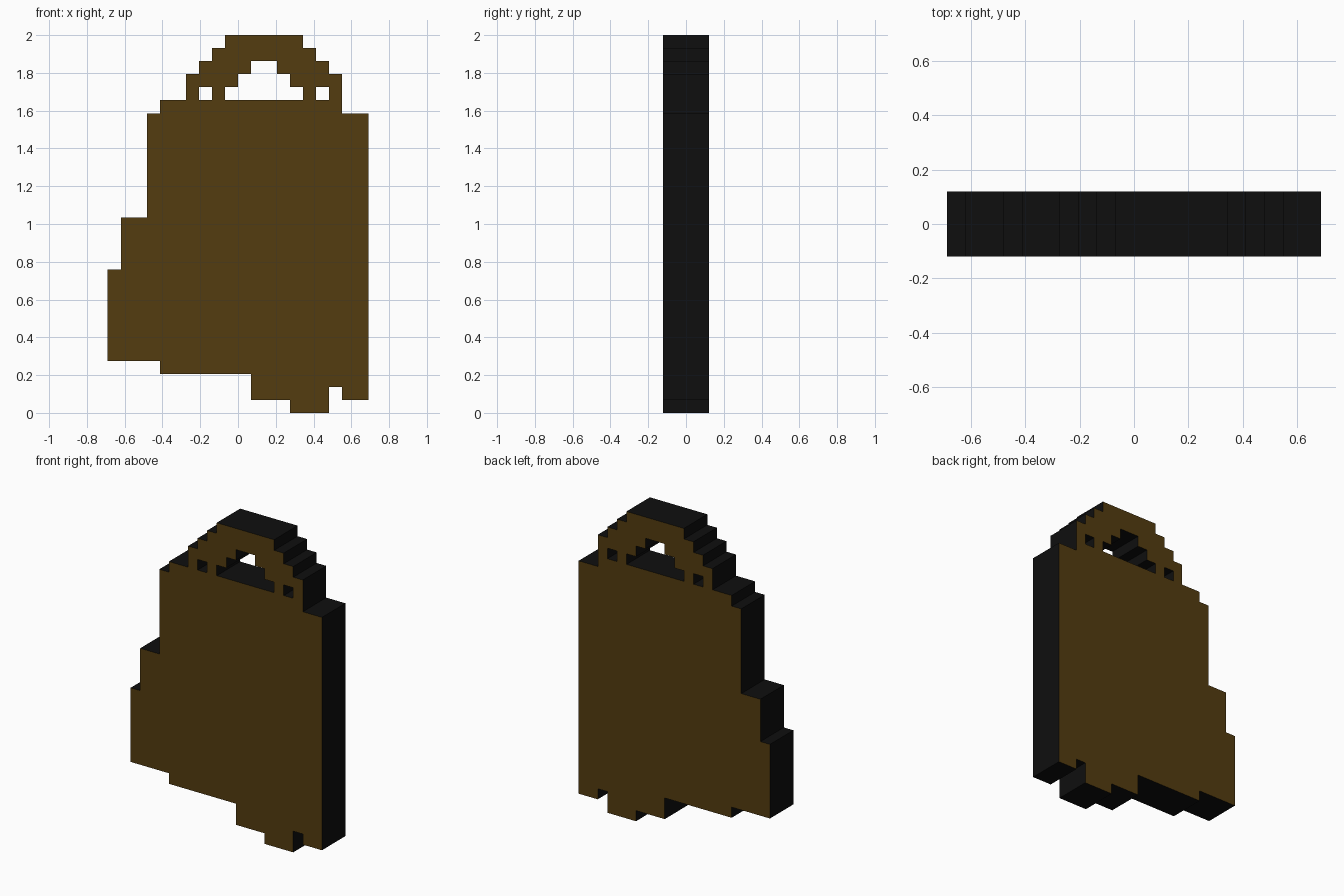
import bpy, bmesh, math
from mathutils import Matrix

if "Cube" in bpy.data.objects:
    bpy.data.objects.remove(bpy.data.objects["Cube"])

CELL = 2 / 29          # the silhouette lies on a 20 x 29 grid
HALF_DEPTH = 1.75 * CELL


def material(name, color):
    m = bpy.data.materials.new(name)
    m.diffuse_color = (*color, 1)
    m.use_nodes = True
    m.node_tree.nodes["Principled BSDF"].inputs["Base Color"].default_value = m.diffuse_color
    return m


brown = material("dark_brown", (0.088, 0.045, 0.005))
black = material("near_black", (0.0045, 0.0045, 0.0045))

# Stepped outline of bag body and handle, in grid cells
outline = [(9, 29), (15, 29), (15, 28), (16, 28), (16, 27), (17, 27), (17, 26), (18, 26),
           (18, 23), (20, 23), (20, 1), (18, 1), (18, 2), (17, 2), (17, 0), (14, 0),
           (14, 1), (11, 1), (11, 3), (4, 3), (4, 4), (0, 4), (0, 11), (1, 11),
           (1, 15), (3, 15), (3, 23), (4, 23), (4, 24), (6, 24), (6, 26), (7, 26),
           (7, 27), (8, 27), (8, 28), (9, 28)]

# Openings: stepped handle hole and two small square holes
handle_hole = [(9, 24), (15, 24), (15, 25), (14, 25), (14, 26), (13, 26), (13, 27),
               (11, 27), (11, 26), (10, 26), (10, 25), (9, 25)]
square_holes = [[(c, 24), (c + 1, 24), (c + 1, 25), (c, 25)] for c in (7, 16)]

# Filled, extruded profile curve
curve = bpy.data.curves.new("bag_profile", 'CURVE')
curve.dimensions = '2D'
curve.fill_mode = 'BOTH'
curve.extrude = HALF_DEPTH
for loop in [outline, handle_hole] + square_holes:
    spline = curve.splines.new('POLY')
    spline.points.add(len(loop) - 1)
    for p, (c, r) in zip(spline.points, loop):
        p.co = ((c - 10) * CELL, r * CELL, 0, 1)
    spline.use_cyclic_u = True

profile = bpy.data.objects.new("bag_profile", curve)
bpy.context.collection.objects.link(profile)
bpy.context.view_layer.update()
deps = bpy.context.evaluated_depsgraph_get()
mesh = bpy.data.meshes.new_from_object(profile.evaluated_get(deps))
bpy.data.objects.remove(profile)

# Stand it upright; brown front and back, black rim
mesh.materials.clear()
mesh.materials.append(brown)
mesh.materials.append(black)
bm = bmesh.new()
bm.from_mesh(mesh)
bm.transform(Matrix.Rotation(math.radians(90), 4, 'X'))
bmesh.ops.remove_doubles(bm, verts=bm.verts, dist=0.0005)
bmesh.ops.recalc_face_normals(bm, faces=bm.faces)
bm.normal_update()
for f in bm.faces:
    f.smooth = False
    f.material_index = 0 if abs(f.normal.y) > 0.5 else 1
bm.to_mesh(mesh)
bm.free()

bag = bpy.data.objects.new("flat_bag_with_handle", mesh)
bpy.context.collection.objects.link(bag)
